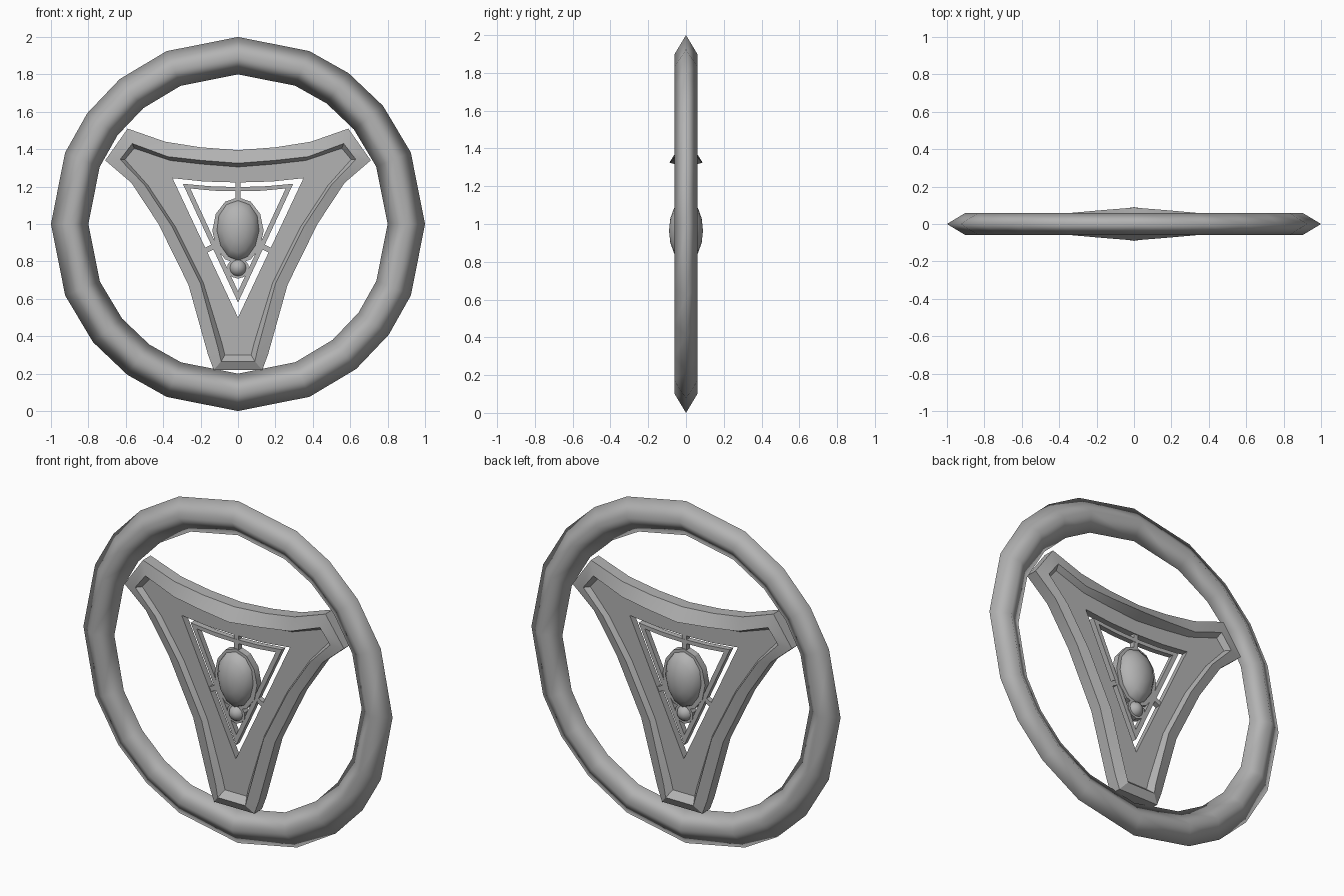
import bpy, bmesh, math
from mathutils import Matrix

cube = bpy.data.objects.get("Cube")
if cube:
    bpy.data.objects.remove(cube, do_unlink=True)

GREY = (0.45, 0.45, 0.45, 1)
mat = bpy.data.materials.new("plain grey")
mat.use_nodes = True
mat.diffuse_color = GREY
mat.node_tree.nodes["Principled BSDF"].inputs["Base Color"].default_value = GREY


def finish(obj, angle=30):
    obj.data.materials.clear()
    obj.data.materials.append(mat)
    bpy.ops.object.select_all(action='DESELECT')
    obj.select_set(True)
    bpy.context.view_layer.objects.active = obj
    bpy.ops.object.shade_smooth_by_angle(angle=math.radians(angle))
    return obj


def from_bmesh(name, bm, angle=30):
    bmesh.ops.recalc_face_normals(bm, faces=bm.faces)
    mesh = bpy.data.meshes.new(name)
    bm.to_mesh(mesh)
    bm.free()
    obj = bpy.data.objects.new(name, mesh)
    bpy.context.collection.objects.link(obj)
    return finish(obj, angle)


def bridge(bm, loops, closed=False):
    """Join rings of 3D points with quads."""
    rings = [[bm.verts.new(p) for p in loop] for loop in loops]
    pairs = list(zip(rings, rings[1:])) + ([(rings[-1], rings[0])] if closed else [])
    for a, b in pairs:
        for i in range(len(a)):
            j = (i + 1) % len(a)
            bm.faces.new((a[i], a[j], b[j], b[i]))


def mirror_loop(half):
    """Complete a right-hand half profile with its left-hand copy."""
    return half + [(-p[0], *p[1:]) for p in reversed(half) if p[0] > 0]


def flat_panel(name, outlines, depth):
    """Filled outline in the xz plane; inner outlines become holes."""
    curve = bpy.data.curves.new(name, 'CURVE')
    curve.dimensions = '2D'
    curve.fill_mode = 'BOTH'
    curve.extrude = depth
    for pts in outlines:
        s = curve.splines.new('POLY')
        s.points.add(len(pts) - 1)
        for sp, (x, z) in zip(s.points, pts):
            sp.co = (x, z, 0, 1)
        s.use_cyclic_u = True
    obj = bpy.data.objects.new(name, curve)
    obj.rotation_euler.x = math.pi / 2
    bpy.context.collection.objects.link(obj)
    bpy.ops.object.select_all(action='DESELECT')
    obj.select_set(True)
    bpy.context.view_layer.objects.active = obj
    bpy.ops.object.convert(target='MESH')
    return finish(bpy.context.view_layer.objects.active)


def ellipse(cz, rx, rz, n):
    return [(rx * math.sin(2 * math.pi * i / n), cz + rz * math.cos(2 * math.pi * i / n))
            for i in range(n)]


def dome(name, cz, size, taper=0):
    bm = bmesh.new()
    bmesh.ops.create_uvsphere(bm, u_segments=12, v_segments=8, radius=1)
    bmesh.ops.rotate(bm, verts=bm.verts, matrix=Matrix.Rotation(math.pi / 2, 3, 'X'))
    for v in bm.verts:
        k = 1 + taper * v.co.z
        v.co = (v.co.x * size[0] * k, v.co.y * size[1], cz + v.co.z * size[2])
    return from_bmesh(name, bm, 80)


# Rim: diamond section swept round an uneven twenty-sided ring
quarter = [0, 22.4, 36.3, 50.8, 67.5]
angles = [math.radians(q * 90 + a) for q in range(4) for a in quarter]
bm = bmesh.new()
bridge(bm, [[(r * math.sin(a), y, 1 + r * math.cos(a)) for a in angles]
            for r, y in ((1, 0), (0.9, -0.06), (0.8, 0), (0.9, 0.06))], closed=True)
from_bmesh("rim", bm, 180)

# Spoke border: sloped outside, sharp ridge, steep inner wall
outer = [(0, 1.395), (0.2, 1.41), (0.39, 1.44), (0.59, 1.51), (0.71, 1.34),
         (0.57, 1.22), (0.425, 1.0), (0.265, 0.675), (0.16, 0.3), (0.13, 0.22)]
ridge = [(0, 1.325, 0.088), (0.195, 1.34, 0.072), (0.375, 1.36, 0.056),
         (0.565, 1.43, 0.05), (0.63, 1.345, 0.05), (0.5, 1.21, 0.05),
         (0.355, 0.99, 0.05), (0.2, 0.68, 0.05), (0.105, 0.33, 0.055), (0.09, 0.265, 0.06)]
inner = [(0, 1.305), (0.19, 1.32), (0.365, 1.34), (0.555, 1.405), (0.605, 1.345),
         (0.48, 1.205), (0.335, 0.985), (0.185, 0.685), (0.085, 0.36), (0.07, 0.3)]
outer, ridge, inner = map(mirror_loop, (outer, ridge, inner))
PLATE = 0.02


def at_depth(loop, y):
    return [(x, y, z) for x, z in loop]


bm = bmesh.new()
bridge(bm, [at_depth(inner, -PLATE), [(x, -h, z) for x, z, h in ridge],
            at_depth(outer, -0.035), at_depth(outer, 0.035),
            [(x, h, z) for x, z, h in ridge], at_depth(inner, PLATE)])
from_bmesh("spoke_border", bm, 25)

# Spoke plate with its triangular opening, and the thin frame inside it
opening = mirror_loop([(0, 1.222), (0.18, 1.227), (0.35, 1.245), (0, 0.5)])
frame_out = mirror_loop([(0, 1.197), (0.15, 1.202), (0.295, 1.215), (0, 0.58)])
frame_in = mirror_loop([(0, 1.175), (0.13, 1.178), (0.255, 1.19), (0, 0.64)])
flat_panel("spoke_plate", [inner, opening], PLATE)
flat_panel("inner_frame", [frame_out, frame_in], PLATE * 0.8)

# Struts from the plate through the frame to the emblem
for name, a, b in (("top_strut", (0, 1.1), (0, 1.235)),
                   ("left_strut", (0.09, 0.9), (0.18, 0.855)),
                   ("right_strut", (-0.09, 0.9), (-0.18, 0.855))):
    dx, dz = b[0] - a[0], b[1] - a[1]
    n = math.hypot(dx, dz)
    ox, oz = -dz / n * 0.014, dx / n * 0.014
    flat_panel(name, [[(a[0] + ox, a[1] + oz), (b[0] + ox, b[1] + oz),
                       (b[0] - ox, b[1] - oz), (a[0] - ox, a[1] - oz)]], PLATE * 0.75)

# Central egg-shaped boss and small ball, each on a flat backing disc
flat_panel("boss_backing", [ellipse(0.965, 0.137, 0.178, 12)], PLATE)
dome("boss", 0.965, (0.118, 0.09, 0.168), 0.1)
flat_panel("ball_backing", [ellipse(0.765, 0.058, 0.058, 10)], PLATE)
dome("ball", 0.765, (0.048, 0.05, 0.048))
